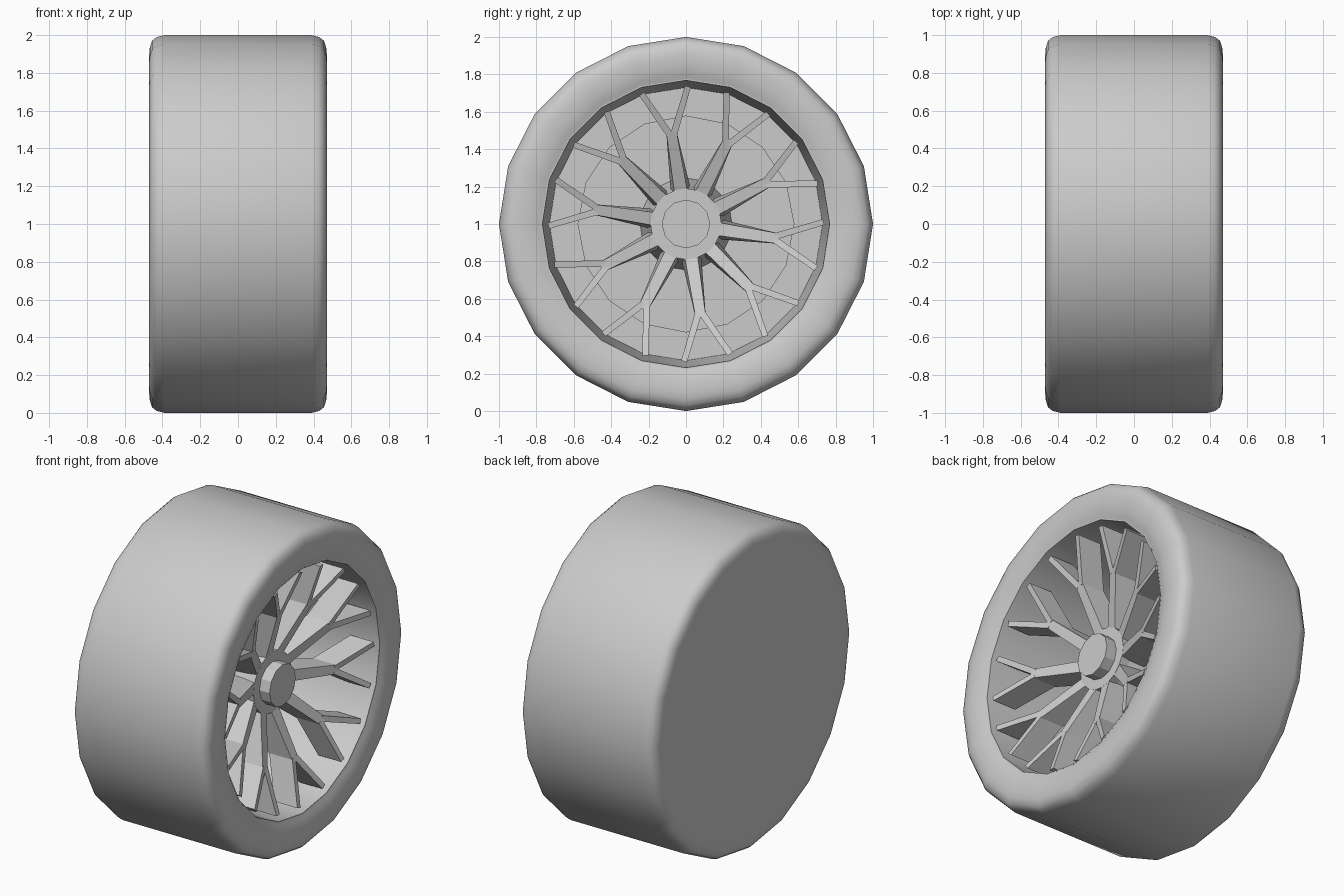
import bpy
import bmesh
import math

cube = bpy.data.objects.get("Cube")
if cube:
    bpy.data.objects.remove(cube, do_unlink=True)

grey = bpy.data.materials.new("plain_grey")
grey.use_nodes = True
colour = (0.6, 0.6, 0.6, 1)
grey.diffuse_color = colour
grey.node_tree.nodes["Principled BSDF"].inputs["Base Color"].default_value = colour

CENTRE = 1.0  # axle height


def finish(name, bm, smooth=None):
    bmesh.ops.recalc_face_normals(bm, faces=bm.faces)
    mesh = bpy.data.meshes.new(name)
    bm.to_mesh(mesh)
    bm.free()
    mesh.materials.append(grey)
    obj = bpy.data.objects.new(name, mesh)
    obj.location.z = CENTRE
    bpy.context.collection.objects.link(obj)
    if smooth:
        bpy.ops.object.select_all(action="DESELECT")
        obj.select_set(True)
        bpy.context.view_layer.objects.active = obj
        bpy.ops.object.shade_smooth_by_angle(angle=math.radians(smooth))
    return obj


def lathe(name, profile, sides, smooth=None):
    """Turn (x, radius) points about the x axle and cap both ends."""
    bm = bmesh.new()
    turn = 2 * math.pi / sides
    rings = [[bm.verts.new((x, r * math.cos(i * turn), r * math.sin(i * turn)))
              for i in range(sides)] for x, r in profile]
    for a, b in zip(rings, rings[1:]):
        for i in range(sides):
            j = (i + 1) % sides
            bm.faces.new((a[i], a[j], b[j], b[i]))
    bm.faces.new(rings[0])
    bm.faces.new(rings[-1])
    return finish(name, bm, smooth)


def polar(r, degrees):
    a = math.radians(degrees)
    return r * math.cos(a), r * math.sin(a)


def bar(bm, start, end, front_widths, back_widths, depth=0.16):
    """Tapered bar whose face rises towards the rim."""
    (y0, z0), (y1, z1) = start, end
    length = math.hypot(y1 - y0, z1 - z0)
    ny, nz = (z0 - z1) / length, (y1 - y0) / length
    verts = []
    for widths, drop in ((front_widths, 0), (back_widths, depth)):
        for (y, z), w, signs in ((start, widths[0], (1, -1)), (end, widths[1], (-1, 1))):
            x = 0.24 + 0.35 * (math.hypot(y, z) - 0.19) - drop
            for s in signs:
                verts.append(bm.verts.new((x, y + s * ny * w / 2, z + s * nz * w / 2)))
    front, back = verts[:4], verts[4:]
    bm.faces.new(front)
    bm.faces.new(back)
    for i in range(4):
        j = (i + 1) % 4
        bm.faces.new((front[i], front[j], back[j], back[i]))


# Tyre: rounded shoulders, closed back, recess for the rim
shoulder = [(0.39, 1.0), (0.43, 0.99), (0.455, 0.97), (0.467, 0.935), (0.47, 0.9)]
tyre = [(-x, r) for x, r in reversed(shoulder)] + shoulder
tyre += [(0.468, 0.84), (0.455, 0.8), (0.445, 0.77), (-0.2, 0.77)]
lathe("tyre", tyre, 20, 40)

# Rim: tapered bowl
lathe("rim", [(-0.19, 0.765), (0.447, 0.775), (0.447, 0.768), (-0.15, 0.73)], 20, 30)

# Brake disc and hub
lathe("brake_disc", [(-0.16, 0.58), (-0.08, 0.58)], 16)
lathe("hub", [(-0.1, 0.25), (0.18, 0.19), (0.24, 0.19)], 20)
lathe("hub_cap", [(0.2, 0.13), (0.31, 0.13)], 12)

# Ten forked spokes
bm = bmesh.new()
for k in range(10):
    angle = 27 + 36 * k
    fork = polar(0.5, angle)
    bar(bm, polar(0.17, angle), fork, (0.07, 0.055), (0.11, 0.055))
    for side in (-1, 1):
        bar(bm, polar(0.48, angle + side), polar(0.735, angle + side * 9.8),
            (0.036, 0.032), (0.036, 0.032))
finish("spokes", bm)
